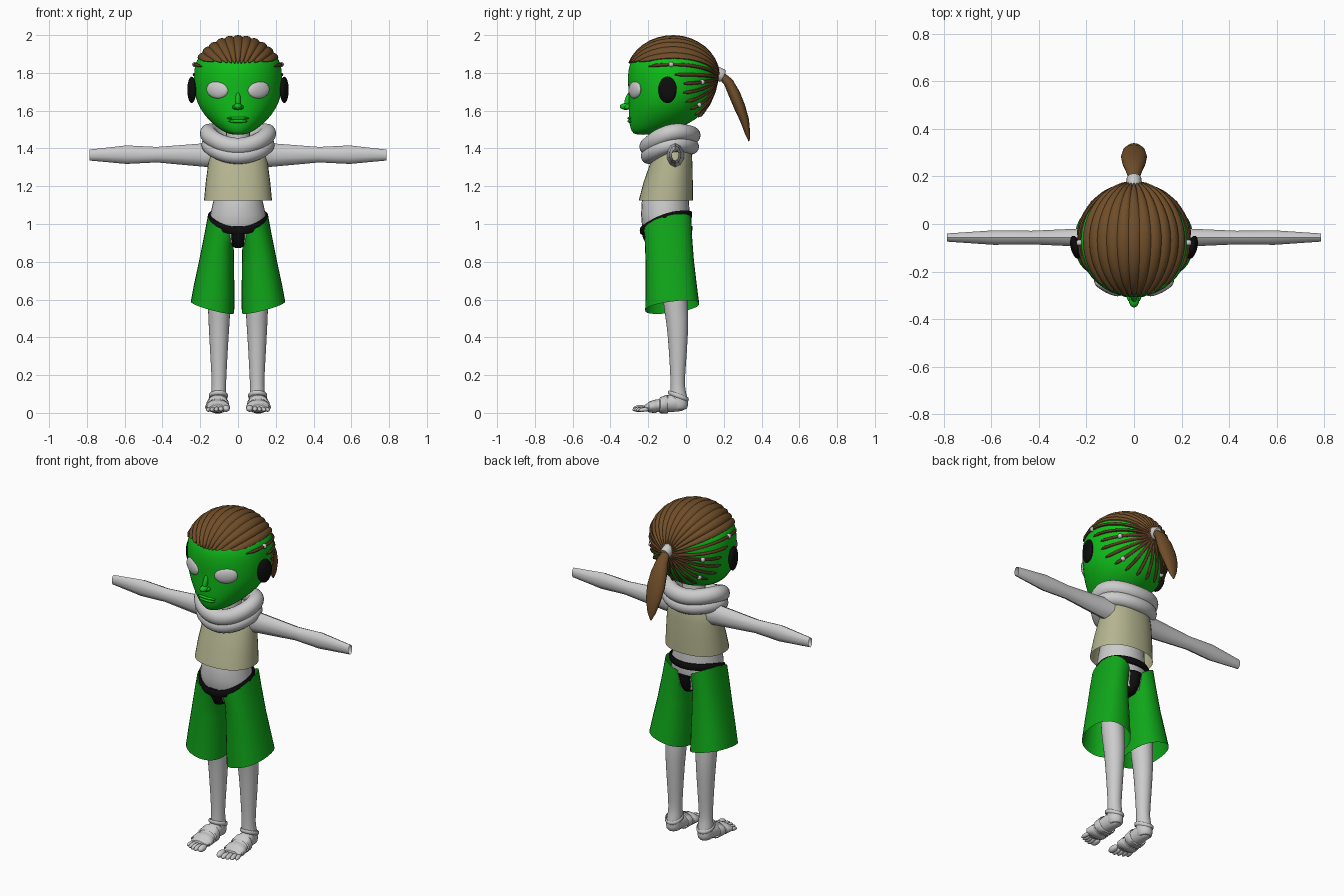
import bpy, bmesh
from math import sin, cos, pi, radians, asin, copysign
from mathutils import Vector, Matrix, Euler
from mathutils.bvhtree import BVHTree

if "Cube" in bpy.data.objects:
    bpy.data.objects.remove(bpy.data.objects["Cube"])


def material(name, rgb):
    m = bpy.data.materials.new(name)
    m.diffuse_color = (*rgb, 1)
    m.use_nodes = True
    m.node_tree.nodes["Principled BSDF"].inputs["Base Color"].default_value = m.diffuse_color
    return m


GREEN = material("green", (0.005, 0.52, 0.01))
PANTS = material("pants_green", (0.005, 0.38, 0.01))
HAIR = material("brown", (0.16, 0.075, 0.022))
BRAID = material("dark_brown", (0.10, 0.045, 0.015))
KHAKI = material("khaki", (0.46, 0.46, 0.28))
BLACK = material("black", (0.004, 0.004, 0.004))


def finish(name, bm, mat=None, mirror=False, subsurf=0):
    bmesh.ops.recalc_face_normals(bm, faces=bm.faces)
    me = bpy.data.meshes.new(name)
    bm.to_mesh(me)
    bm.free()
    ob = bpy.data.objects.new(name, me)
    bpy.context.collection.objects.link(ob)
    if mat:
        me.materials.append(mat)
    if mirror:
        ob.modifiers.new("Mirror", 'MIRROR').use_mirror_merge = False
    if subsurf:
        s = ob.modifiers.new("Subsurf", 'SUBSURF')
        s.levels = s.render_levels = subsurf
    return ob


def skin(bm, loops, cap=False, closed=False):
    """Bridge point loops of equal length with quads."""
    vs = [[bm.verts.new(p) for p in lp] for lp in loops]
    n = len(vs[0])
    for i in range(len(vs) if closed else len(vs) - 1):
        a, b = vs[i], vs[(i + 1) % len(vs)]
        for j in range(n):
            k = (j + 1) % n
            bm.faces.new((a[j], a[k], b[k], b[j]))
    if cap:
        bm.faces.new(vs[0])
        bm.faces.new(vs[-1])


def loft(name, rings, mat=None, sides=24, power=1.0, rot=None, cap=False, mirror=False, subsurf=0):
    """Rings: (cx, cy, z, rx, ry[, tilt_x, tilt_y])."""
    bm = bmesh.new()
    loops = []
    for cx, cy, z, rx, ry, *tilt in rings:
        tx, ty = tilt or (0, 0)
        lp = []
        for j in range(sides):
            t = 2 * pi * j / sides
            c, s = cos(t), sin(t)
            c, s = copysign(abs(c) ** power, c), copysign(abs(s) ** power, s)
            lp.append((cx + rx * c, cy + ry * s, z + tx * c + ty * s))
        loops.append(lp)
    skin(bm, loops, cap)
    if rot:
        bmesh.ops.rotate(bm, verts=bm.verts, matrix=rot)
    return finish(name, bm, mat, mirror, subsurf)


def body(name, levels, mat=None, **kw):
    """Levels: (z, half width, front y, back y)."""
    return loft(name, [(0, (f + b) / 2, z, w, (b - f) / 2) for z, w, f, b in levels], mat, **kw)


def tube(name, pts, radii, mat=None, sides=12, closed=False, mirror=False, cap=True, bm=None):
    """Sweep an ellipse (side radius, normal radius) along points."""
    own = bm is None
    bm = bm or bmesh.new()
    pts = [Vector(p) for p in pts]
    n, loops = len(pts), []
    for i, p in enumerate(pts):
        t = pts[(i + 1) % n] - pts[i - 1] if closed else pts[min(i + 1, n - 1)] - pts[max(i - 1, 0)]
        side = t.cross(Vector((0, 0, 1))).normalized()
        nor = side.cross(t).normalized()
        ra, rb = radii[i] if isinstance(radii, list) else radii
        loops.append([p + side * ra * cos(2 * pi * j / sides) + nor * rb * sin(2 * pi * j / sides)
                      for j in range(sides)])
    skin(bm, loops, cap and not closed, closed)
    if own:
        return finish(name, bm, mat, mirror)


def blobs(name, items, mat=None, mirror=False):
    """Ellipsoids: (location, radii, euler degrees)."""
    bm = bmesh.new()
    for loc, rad, eul in items:
        m = (Matrix.Translation(loc) @ Euler([radians(e) for e in eul]).to_matrix().to_4x4()
             @ Matrix.Diagonal((*rad, 1)))
        bmesh.ops.create_uvsphere(bm, u_segments=20, v_segments=12, radius=1, matrix=m)
    return finish(name, bm, mat, mirror)


def wavy_loop(rx, cy, ry, a, b, c, n=48):
    return [(rx * sin(t), cy - ry * cos(t), a + b * cos(t) + c * cos(2 * t))
            for t in (2 * pi * i / n for i in range(n))]


# Head
head = body("head", [(1.472, .03, -.27, -.19), (1.488, .08, -.288, -.10), (1.53, .135, -.302, .02),
                     (1.58, .182, -.304, .085), (1.64, .218, -.305, .125), (1.70, .232, -.304, .15),
                     (1.78, .236, -.312, .167), (1.85, .229, -.300, .16), (1.885, .207, -.277, .137),
                     (1.92, .172, -.245, .105), (1.95, .135, -.21, .07), (1.975, .08, -.15, .01)],
            GREEN, sides=32, cap=True, subsurf=1)
bvh = BVHTree.FromPolygons([v.co for v in head.data.vertices],
                           [tuple(p.vertices) for p in head.data.polygons])

# Face
blobs("eyes", [((.11, -.270, 1.71), (.064, .02, .046), (0, -6, 27))], mirror=True)
blobs("nose", [((0, -.318, 1.622), (.022, .033, .018), (0, 0, 0)),
               ((.016, -.308, 1.619), (.014, .018, .012), (0, 0, 0)),
               ((-.016, -.308, 1.619), (.014, .018, .012), (0, 0, 0)),
               ((0, -.308, 1.655), (.014, .016, .045), (-16, 0, 0))], GREEN)
blobs("lips", [((0, -.293, 1.560), (.058, .018, .009), (0, 0, 0)),
               ((0, -.292, 1.544), (.05, .018, .010), (0, 0, 0))], GREEN)
blobs("ears", [((.245, -.098, 1.71), (.021, .05, .07), (0, 0, -14))], BLACK, mirror=True)

# Swept-back hair: ribbed cap whose ribs meet at the knot
C = Vector((0, -.07, 1.775))


def on_skull(theta, a):
    return Vector((sin(theta) * sin(a), -cos(theta), sin(theta) * cos(a)))


bm = bmesh.new()
RIBS, SUB, ROWS = 11, 6, 16
grid = []
for i in range(RIBS * SUB + 1):
    a = radians(64) * (2 * i / (RIBS * SUB) - 1)
    arch = abs(sin(pi * i / SUB)) ** .7
    start = asin(.4 / cos(a)) - .10 * arch + .04
    col = []
    for j in range(ROWS + 1):
        th = start + (radians(174) - start) * max(0, j - 1) / (ROWS - 1)
        r = 1.010 + .037 * arch
        if j == 0 or i in (0, RIBS * SUB):
            r = .96
        d = on_skull(th, a)
        col.append(bm.verts.new(C + Vector((d.x * .235, d.y * .24, d.z * .215)) * r))
    grid.append(col)
for c0, c1 in zip(grid, grid[1:]):
    for j in range(ROWS):
        bm.faces.new((c0[j], c1[j], c1[j + 1], c0[j + 1]))
finish("hair_cap", bm, HAIR)

# Thin braids around the sides and back, with beads
bm = bmesh.new()
for a, start in ((73, 58), (86, 92), (98, 104), (110, 103), (123, 106), (137, 112), (153, 118), (171, 122)):
    pts = []
    for k in range(13):
        th = radians(start + (175 - start) * k / 12)
        pts.append(bvh.ray_cast(C, on_skull(th, radians(a)))[0])
    tube("", pts, [(.003, .003)] + [(.009, .009)] * 12, sides=8, bm=bm)
finish("braids", bm, BRAID, mirror=True)
blobs("braid_beads", [(bvh.ray_cast(C, on_skull(radians(t), radians(a)))[0], (.014,) * 3, (0, 0, 0))
                      for t, a in ((88, 73), (132, 98), (125, 137))], mirror=True)

# Ponytail and tie
tube("ponytail", [(0, .18, 1.795), (0, .225, 1.75), (0, .255, 1.69), (0, .284, 1.62), (0, .31, 1.55),
                  (0, .326, 1.48), (0, .334, 1.438)],
     [(.02, .018), (.035, .026), (.049, .031), (.055, .030), (.046, .024), (.026, .014), (.004, .003)],
     HAIR, sides=16)
tube("hair_tie", [(0, .15, 1.803), (0, .16, 1.80), (0, .193, 1.785), (0, .2, 1.782)],
     [(.026, .03), (.031, .036), (.031, .036), (.026, .03)], sides=14)

# Neck and two-layer scarf
loft("neck", [(0, -.07, 1.42, .065, .065), (0, -.08, 1.55, .06, .06)], sides=20)
tube("scarf_upper", wavy_loop(.158, -.085, .118, 1.46, -.03, -.02), (.044, .046), sides=16, closed=True)
tube("scarf_lower", wavy_loop(.152, -.085, .112, 1.402, -.025, -.0175), (.042, .042), sides=16, closed=True)

# Vest, belly and hollow arms
body("vest", [(1.125, .18, -.25, .036), (1.22, .171, -.225, .036), (1.32, .158, -.19, .034),
              (1.38, .145, -.168, .03), (1.42, .115, -.15, .02)], KHAKI, sides=32, power=.9)
body("belly", [(.90, .12, -.19, 0), (.98, .148, -.232, .018), (1.05, .147, -.238, .02),
               (1.12, .131, -.234, .015), (1.24, .122, -.20, .012), (1.30, .12, -.18, .01)], sides=28)
loft("arms", [(-1.365, -.057, .11, .066, .05), (-1.365, -.057, .18, .062, .042),
              (-1.367, -.057, .43, .041, .03), (-1.367, -.057, .59, .049, .032),
              (-1.365, -.057, .785, .029, .018)],
     sides=10, rot=Matrix.Rotation(pi / 2, 3, 'Y'), mirror=True)

# Trousers, waistband and black centre panel
loft("trouser_legs", [(.084, -.097, 1.0, .076, .125, .043, .03), (.100, -.093, .92, .077, .125, .03, .015),
                      (.113, -.086, .80, .092, .128, .01, .005), (.126, -.078, .66, .107, .136, .02, .01),
                      (.135, -.073, .56, .115, .143, .03, .018)], PANTS, sides=28, power=.88, mirror=True)
tube("waistband", wavy_loop(.152, -.106, .13, 1.021, -.0425, -.014), (.009, .021), BLACK, sides=10, closed=True)
body("centre_panel", [(.872, .012, -.17, -.04), (.885, .034, -.205, .0), (.92, .043, -.225, .025),
                      (.97, .05, -.241, .034), (.99, .06, -.236, .034)], BLACK, sides=24, power=.7, cap=True)

# Legs
loft("legs", [(.105, -.07, .85, .07, .07), (.100, -.057, .58, .06, .066), (.100, -.047, .50, .058, .061),
              (.101, -.043, .41, .052, .054), (.101, -.043, .25, .043, .043), (.101, -.045, .14, .037, .036),
              (.103, -.04, .095, .042, .045), (.104, -.036, .045, .045, .05), (.104, -.036, .012, .038, .043)],
     sides=20, cap=True, mirror=True, subsurf=1)

# Feet: body, toes and wrapped straps (lofted front to back)
FWD = Matrix.Rotation(pi / 2, 3, 'X')
foot = [(.104, .045, -.005, .03, .03), (.104, .055, .04, .044, .05), (.106, .052, .09, .046, .048),
        (.108, .038, .15, .054, .034), (.109, .030, .195, .060, .024), (.109, .026, .225, .054, .018)]
loft("feet", foot, sides=18, rot=FWD, cap=True, mirror=True, subsurf=1)
blobs("toes", [((x, y, z), (r, .034, r * .95), (8, 0, ang)) for x, y, z, r, ang in
               ((.062, -.248, .024, .019, 0), (.090, -.250, .021, .014, 0), (.113, -.243, .020, .013, 4),
                (.135, -.232, .019, .013, 8), (.155, -.218, .018, .012, 12))], mirror=True)
for name, rings in (("instep_strap", [(.107, .047, .095, .055, .045), (.107, .046, .10, .059, .05),
                                      (.108, .041, .135, .062, .043), (.108, .038, .14, .056, .037)]),
                    ("toe_strap", [(.108, .036, .155, .058, .034), (.108, .035, .16, .062, .036),
                                   (.109, .031, .195, .066, .029), (.109, .03, .20, .06, .024)])):
    loft(name, rings, sides=20, rot=FWD, mirror=True)
tube("ankle_strap", [(.104 + .046 * sin(t), -.04 - .05 * cos(t), .09 + .018 * cos(t))
                     for t in (2 * pi * i / 24 for i in range(24))], (.005, .011), sides=8,
     closed=True, mirror=True)

# Smooth shading with sharp creases kept
bpy.ops.object.select_all(action='SELECT')
bpy.context.view_layer.objects.active = head
bpy.ops.object.shade_smooth_by_angle(angle=radians(45))
